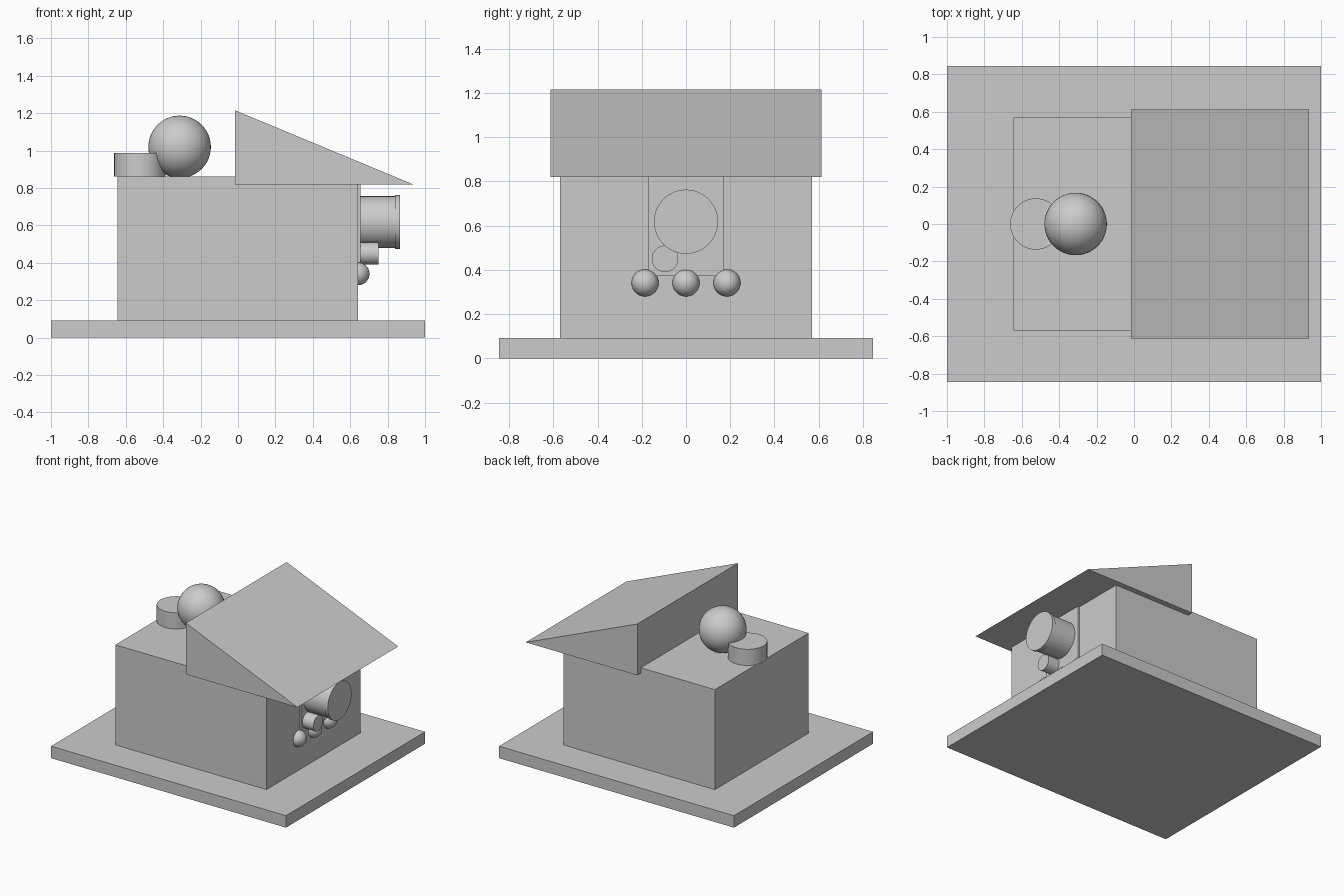
import bpy
import bmesh
from math import radians
from mathutils import Matrix

cube = bpy.data.objects.get("Cube")
if cube:
    bpy.data.objects.remove(cube, do_unlink=True)

GREY = (0.6, 0.6, 0.6, 1.0)
grey = bpy.data.materials.new("plain grey")
grey.use_nodes = True
grey.diffuse_color = GREY
grey.node_tree.nodes["Principled BSDF"].inputs["Base Color"].default_value = GREY


def finish(name, bm, smooth=False):
    bmesh.ops.recalc_face_normals(bm, faces=bm.faces)
    mesh = bpy.data.meshes.new(name)
    bm.to_mesh(mesh)
    bm.free()
    mesh.materials.append(grey)
    obj = bpy.data.objects.new(name, mesh)
    bpy.context.collection.objects.link(obj)
    if smooth:
        bpy.ops.object.select_all(action='DESELECT')
        obj.select_set(True)
        bpy.context.view_layer.objects.active = obj
        bpy.ops.object.shade_smooth_by_angle(angle=radians(35))
    return obj


def prism(name, profile, half_width):
    """Extrude an x-z outline along y, centred on y = 0."""
    bm = bmesh.new()
    face = bm.faces.new([bm.verts.new((x, -half_width, z)) for x, z in profile])
    out = bmesh.ops.extrude_face_region(bm, geom=[face])["geom"]
    verts = [v for v in out if isinstance(v, bmesh.types.BMVert)]
    bmesh.ops.translate(bm, verts=verts, vec=(0, 2 * half_width, 0))
    return finish(name, bm)


def box(name, x0, x1, half_width, z0, z1):
    return prism(name, [(x0, z0), (x1, z0), (x1, z1), (x0, z1)], half_width)


def cylinder(name, radius, depth, centre, along_x=False):
    bm = bmesh.new()
    turn = Matrix.Rotation(radians(90), 4, 'Y') if along_x else Matrix()
    bmesh.ops.create_cone(bm, cap_ends=True, segments=64, radius1=radius,
                          radius2=radius, depth=depth,
                          matrix=Matrix.Translation(centre) @ turn)
    return finish(name, bm, True)


def ball(name, radius, centre):
    bm = bmesh.new()
    bmesh.ops.create_uvsphere(bm, u_segments=48, v_segments=24, radius=radius,
                              matrix=Matrix.Translation(centre))
    return finish(name, bm, True)


# Base, main body and sloping roof
box("base_slab", -1, 1, 0.845, 0, 0.092)
box("body", -0.645, 0.642, 0.57, 0.092, 0.862)
prism("wedge_roof", [(-0.015, 0.82), (0.935, 0.82), (-0.015, 1.215)], 0.613)

# Ball and drum on top
ball("top_ball", 0.167, (-0.312, 0, 1.02))
cylinder("top_drum", 0.137, 0.125, (-0.525, 0, 0.924))

# Panel with round barrel and small knob
box("face_panel", 0.64, 0.656, 0.17, 0.372, 0.822)
cylinder("barrel", 0.138, 0.205, (0.75, 0, 0.618), True)
cylinder("barrel_rim", 0.145, 0.025, (0.853, 0, 0.618), True)
cylinder("small_knob", 0.06, 0.1, (0.7, -0.095, 0.45), True)

# Row of balls under the panel
for side, y in (("right", -0.185), ("middle", 0), ("left", 0.185)):
    ball(side + "_button", 0.061, (0.642, y, 0.341))
